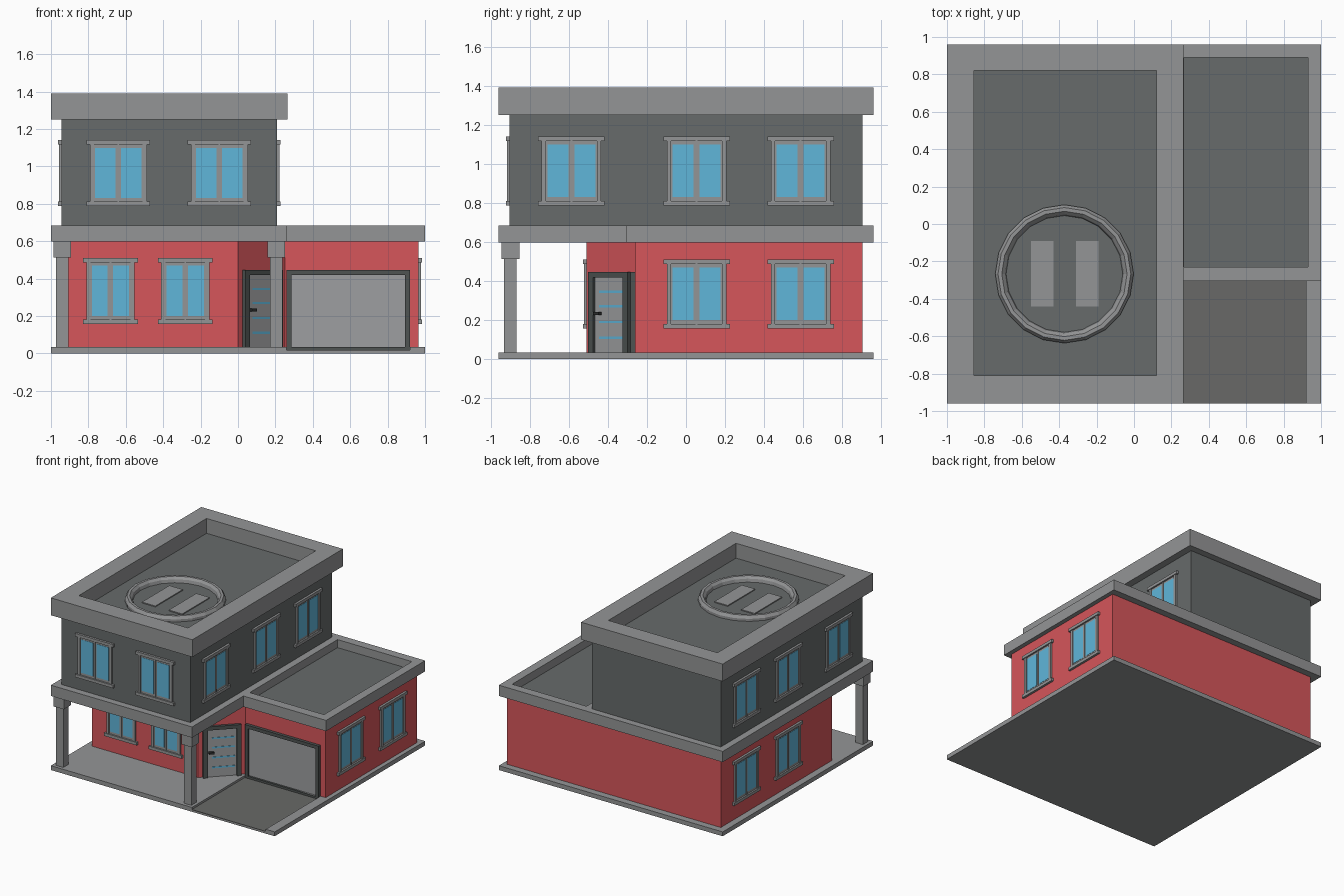
import bpy, bmesh, math
from mathutils import Matrix

if "Cube" in bpy.data.objects:
    bpy.data.objects.remove(bpy.data.objects["Cube"])


def lin(c):
    c /= 255
    return c / 12.92 if c <= 0.04045 else ((c + 0.055) / 1.055) ** 2.4


def material(name, r, g, b):
    m = bpy.data.materials.new(name)
    m.diffuse_color = (lin(r), lin(g), lin(b), 1)
    m.use_nodes = True
    m.node_tree.nodes["Principled BSDF"].inputs["Base Color"].default_value = m.diffuse_color
    return m


CONCRETE = material("concrete grey", 148, 149, 150)
DARK = material("dark wall grey", 103, 107, 107)
RED = material("red wall", 214, 86, 91)
GLASS = material("blue glass", 96, 182, 218)
PANEL = material("door panel grey", 158, 159, 161)
TRIM = material("dark trim", 78, 83, 82)
DRIVE = material("driveway grey", 104, 105, 103)
BLACK = material("handle dark", 45, 47, 47)


def finish(name, bm, mats, matrix=Matrix()):
    bmesh.ops.recalc_face_normals(bm, faces=bm.faces[:])
    me = bpy.data.meshes.new(name)
    bm.to_mesh(me)
    bm.free()
    for m in mats:
        me.materials.append(m)
    ob = bpy.data.objects.new(name, me)
    ob.matrix_world = matrix
    bpy.context.collection.objects.link(ob)
    return ob


def boxes(name, parts, matrix=Matrix()):
    """One object from boxes (material, x0, x1, y0, y1, z0, z1)."""
    bm, mats = bmesh.new(), []
    for mat, x0, x1, y0, y1, z0, z1 in parts:
        if mat not in mats:
            mats.append(mat)
        m = Matrix.Translation(((x0 + x1) / 2, (y0 + y1) / 2, (z0 + z1) / 2)) \
            @ Matrix.Diagonal((x1 - x0, y1 - y0, z1 - z0, 1))
        vs = bmesh.ops.create_cube(bm, size=1, matrix=m)["verts"]
        for f in {f for v in vs for f in v.link_faces}:
            f.material_index = mats.index(mat)
    return finish(name, bm, mats, matrix)


def prism(name, mat, outline, z0, z1):
    bm = bmesh.new()
    f = bm.faces.new([bm.verts.new((x, y, z0)) for x, y in outline])
    up = bmesh.ops.extrude_face_region(bm, geom=[f])["geom"]
    verts = [g for g in up if isinstance(g, bmesh.types.BMVert)]
    bmesh.ops.translate(bm, verts=verts, vec=(0, 0, z1 - z0))
    return finish(name, bm, [mat])


def roof(name, outer, inner, z0, z1, floor):
    """Slab with a parapet around a sunken dark floor."""
    bm = bmesh.new()
    loops = []
    for (x0, x1, y0, y1), z in ((outer, z0), (outer, z1), (inner, z1), (inner, floor)):
        loops.append([bm.verts.new((x, y, z)) for x, y in
                      ((x0, y0), (x1, y0), (x1, y1), (x0, y1))])
    bm.faces.new(loops[0])
    for a, b in zip(loops, loops[1:]):
        for i in range(4):
            j = (i + 1) % 4
            bm.faces.new((a[i], a[j], b[j], b[i]))
    bm.faces.new(loops[3]).material_index = 1
    return finish(name, bm, [CONCRETE, DARK])


def on_wall(x, y, degrees):
    """Local x runs along the wall, local -y points outward."""
    return Matrix.Translation((x, y, 0)) @ Matrix.Rotation(math.radians(degrees), 4, "Z")


def window(name, w, z, matrix):
    h, s = w / 2, w / 2 + 0.018
    pane_out, pane_in = h - 0.029, 0.015
    boxes(name, [
        (CONCRETE, -h, h, -0.005, 0.01, z + 0.01, z + 0.34),           # sash
        (CONCRETE, -h, -h + 0.022, -0.013, 0.01, z + 0.01, z + 0.34),  # jambs
        (CONCRETE, h - 0.022, h, -0.013, 0.01, z + 0.01, z + 0.34),
        (CONCRETE, -0.005, 0.005, -0.011, 0.01, z + 0.01, z + 0.34),   # mullion
        (CONCRETE, -s, s, -0.018, 0.01, z, z + 0.024),                 # sill
        (CONCRETE, -s, s, -0.018, 0.01, z + 0.329, z + 0.353),         # header
        (GLASS, -pane_out, -pane_in, -0.007, 0, z + 0.043, z + 0.312),
        (GLASS, pane_in, pane_out, -0.007, 0, z + 0.043, z + 0.312),
    ], matrix)


# Ground slab with a sunken driveway
boxes("foundation", [(CONCRETE, -1, 1, -0.96, 0.96, 0, 0.015)])
prism("ground_slab", CONCRETE, [(-1, -0.96), (0.26, -0.96), (0.26, -0.28), (0.92, -0.28),
      (0.92, -0.96), (1, -0.96), (1, 0.96), (-1, 0.96)], 0.015, 0.035)
boxes("driveway", [(DRIVE, 0.26, 0.92, -0.96, -0.28, 0.012, 0.018)])

# Walls of both floors
prism("ground_floor_walls", RED, [(-0.945, -0.51), (0, -0.51), (0.25, -0.26),
      (0.965, -0.26), (0.965, 0.905), (-0.945, 0.905)], 0.035, 0.6)
boxes("upper_floor_walls", [(DARK, -0.945, 0.208, -0.905, 0.905, 0.685, 1.25)])

# Floor slab and roofs
boxes("upper_floor_slab", [(CONCRETE, -1, 0.262, -0.96, 0.96, 0.598, 0.685)])
roof("garage_roof", (0.262, 1, -0.305, 0.96), (0.266, 0.93, -0.23, 0.89), 0.598, 0.685, 0.62)
roof("main_roof", (-1, 0.265, -0.96, 0.96), (-0.855, 0.12, -0.81, 0.82), 1.25, 1.39, 1.27)

# Porch posts with caps
for side, x in (("left", -0.94), ("right", 0.204)):
    boxes(side + "_porch_post", [
        (CONCRETE, x - 0.033, x + 0.033, -0.933, -0.867, 0.035, 0.52),
        (CONCRETE, x - 0.046, x + 0.046, -0.946, -0.854, 0.512, 0.6)])

# Windows
for i, x in enumerate((-0.682, -0.282)):
    window(f"front_ground_window_{i}", 0.257, 0.157, on_wall(x, -0.51, 0))
for i, x in enumerate((-0.64, -0.1)):
    window(f"front_upper_window_{i}", 0.305, 0.787, on_wall(x, -0.905, 0))
for i, y in enumerate((0.587, 0.054, -0.587)):
    window(f"right_upper_window_{i}", 0.305, 0.787, on_wall(0.208, y, 90))
    window(f"left_upper_window_{i}", 0.305, 0.787, on_wall(-0.945, y, -90))
    if i < 2:
        window(f"right_ground_window_{i}", 0.305, 0.157, on_wall(0.965, y, 90))
        window(f"left_ground_window_{i}", 0.305, 0.157, on_wall(-0.945, y, -90))

# Entrance door on the angled wall
door = [(TRIM, -0.142, -0.108, -0.022, 0.01, 0.035, 0.447),
        (TRIM, 0.108, 0.142, -0.022, 0.01, 0.035, 0.447),
        (TRIM, -0.142, 0.142, -0.022, 0.01, 0.418, 0.447),
        (PANEL, -0.11, 0.11, -0.006, 0.01, 0.035, 0.42),
        (BLACK, -0.1, -0.06, -0.028, -0.006, 0.225, 0.24)]
door += [(GLASS, -0.075, 0.095, -0.009, 0, z - 0.006, z + 0.006)
         for z in (0.11, 0.19, 0.27, 0.345)]
boxes("entrance_door", door, on_wall(0.125, -0.385, 45))

# Garage door
boxes("garage_door", [
    (TRIM, -0.33, -0.303, -0.025, 0.01, 0.015, 0.447),
    (TRIM, 0.303, 0.33, -0.025, 0.01, 0.015, 0.447),
    (TRIM, -0.33, 0.33, -0.025, 0.01, 0.42, 0.447),
    (TRIM, -0.33, 0.33, -0.024, 0.01, 0.015, 0.035),
    (PANEL, -0.305, 0.305, -0.008, 0.01, 0.035, 0.42)], on_wall(0.59, -0.26, 0))

# Round landing pad rim
bm = bmesh.new()
profile = [(0.37, 0), (0.37, 0.02), (0.355, 0.042), (0.335, 0.042), (0.318, 0.025), (0.312, 0)]
SIDES = 20
rings = [[bm.verts.new((r * math.cos(math.tau * k / SIDES), r * math.sin(math.tau * k / SIDES), z))
          for k in range(SIDES)] for r, z in profile]
for a, b in zip(rings, rings[1:]):
    for k in range(SIDES):
        n = (k + 1) % SIDES
        bm.faces.new((a[k], a[n], b[n], b[k]))
finish("landing_pad_rim", bm, [CONCRETE], Matrix.Translation((-0.372, -0.267, 1.27)))

# Plain landing bars
boxes("landing_bars", [(CONCRETE, x - 0.06, x + 0.06, -0.44, -0.09, 1.27, 1.278)
                       for x in (-0.49, -0.25)])
